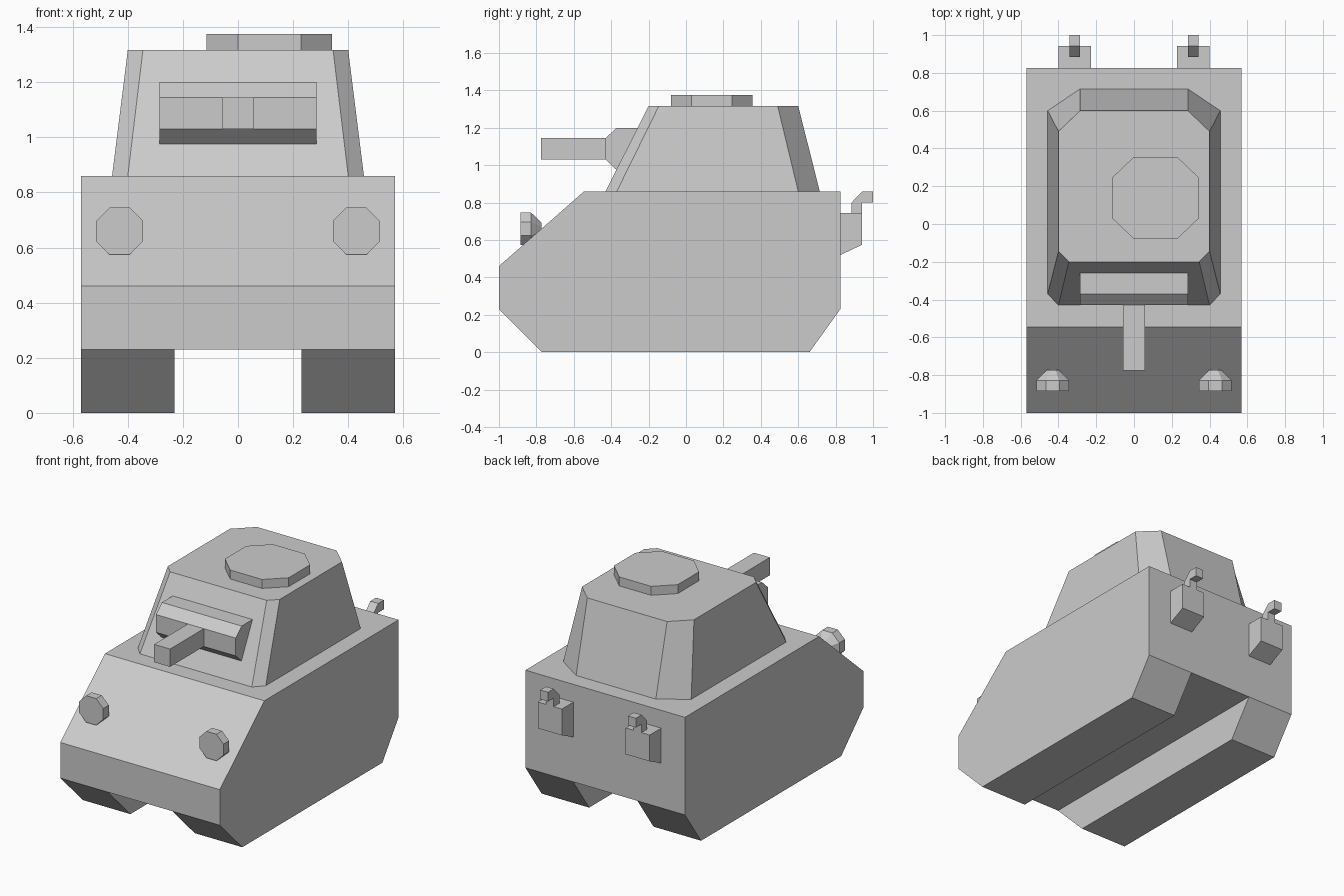
import bpy
import bmesh
from math import cos, sin, pi

if "Cube" in bpy.data.objects:
    bpy.data.objects.remove(bpy.data.objects["Cube"])


def loft(name, *rings):
    """Closed flat-faced solid through rings of equal point count."""
    bm = bmesh.new()
    loops = [[bm.verts.new(p) for p in ring] for ring in rings]
    for a, b in zip(loops, loops[1:]):
        n = len(a)
        for i in range(n):
            j = (i + 1) % n
            bm.faces.new((a[i], a[j], b[j], b[i]))
    bm.faces.new(loops[0])
    bm.faces.new(loops[-1])
    bmesh.ops.recalc_face_normals(bm, faces=bm.faces)
    mesh = bpy.data.meshes.new(name)
    bm.to_mesh(mesh)
    bm.free()
    obj = bpy.data.objects.new(name, mesh)
    bpy.context.collection.objects.link(obj)
    return obj


def slab(name, x0, x1, profile):
    """Side profile of (y, z) points extruded along x."""
    return loft(name, *[[(x, y, z) for y, z in profile] for x in (x0, x1)])


def rect(y0, y1, z0, z1):
    return [(y0, z0), (y1, z0), (y1, z1), (y0, z1)]


# Hull with the channel between the tracks cut out
hull = slab("hull", -0.57, 0.57, [
    (-1, 0.46), (-1, 0.23), (-0.77, 0), (0.66, 0),
    (0.825, 0.23), (0.825, 0.86), (-0.545, 0.86)])
channel = slab("channel_cutter", -0.23, 0.23, rect(-1.2, 1.2, -0.2, 0.23))
channel.hide_render = True
channel.hide_viewport = True
channel.display_type = 'WIRE'
cut = hull.modifiers.new("channel", 'BOOLEAN')
cut.operation = 'DIFFERENCE'
cut.solver = 'EXACT'
cut.object = channel


# Turret: tapered box with chamfered corners
def turret_ring(z, half):
    return [(x, y, z) for x, y in half] + [(-x, y, z) for x, y in reversed(half)]


loft("turret",
     turret_ring(0.86, [(0.40, -0.43), (0.457, -0.37), (0.457, 0.60), (0.285, 0.715)]),
     turret_ring(1.317, [(0.345, -0.20), (0.40, -0.145), (0.40, 0.49), (0.285, 0.60)]))

# Roof hatch, offset to one side
hatch = [(1, -.5), (1, .5), (.5, 1), (-.5, 1), (-1, .5), (-1, -.5), (-.5, -1), (.5, -1)]
loft("roof_hatch", *[[(0.114 + 0.228 * u, 0.138 + 0.218 * v, z) for u, v in hatch]
                     for z in (1.317, 1.375)])

# Gun mantlet and barrel
slab("gun_mantlet", -0.285, 0.285, [
    (-0.25, 1.20), (-0.37, 1.20), (-0.43, 1.145),
    (-0.43, 1.03), (-0.37, 0.973)])
slab("gun_barrel", -0.057, 0.057, rect(-0.775, -0.42, 1.03, 1.145))


def octagon(cx, y, cz, apothem):
    r = apothem / cos(pi / 8)
    return [(cx + r * cos(pi / 8 + k * pi / 4), y, cz + r * sin(pi / 8 + k * pi / 4))
            for k in range(8)]


for side, s in (("left", -1), ("right", 1)):
    # Headlights with tapered backs
    loft(side + "_headlight", *[octagon(s * 0.43, y, 0.66, a) for y, a in
                                ((-0.885, 0.086), (-0.828, 0.086), (-0.772, 0.032))])
    # Rear tow brackets and hooks
    c = s * 0.314
    slab(side + "_tow_bracket", c - 0.086, c + 0.086, [
        (0.82, 0.517), (0.942, 0.575), (0.942, 0.745), (0.82, 0.745)])
    slab(side + "_tow_hook", c - 0.028, c + 0.028, [
        (0.885, 0.74), (0.885, 0.80), (0.942, 0.86), (1, 0.86),
        (1, 0.80), (0.942, 0.80), (0.942, 0.74)])
